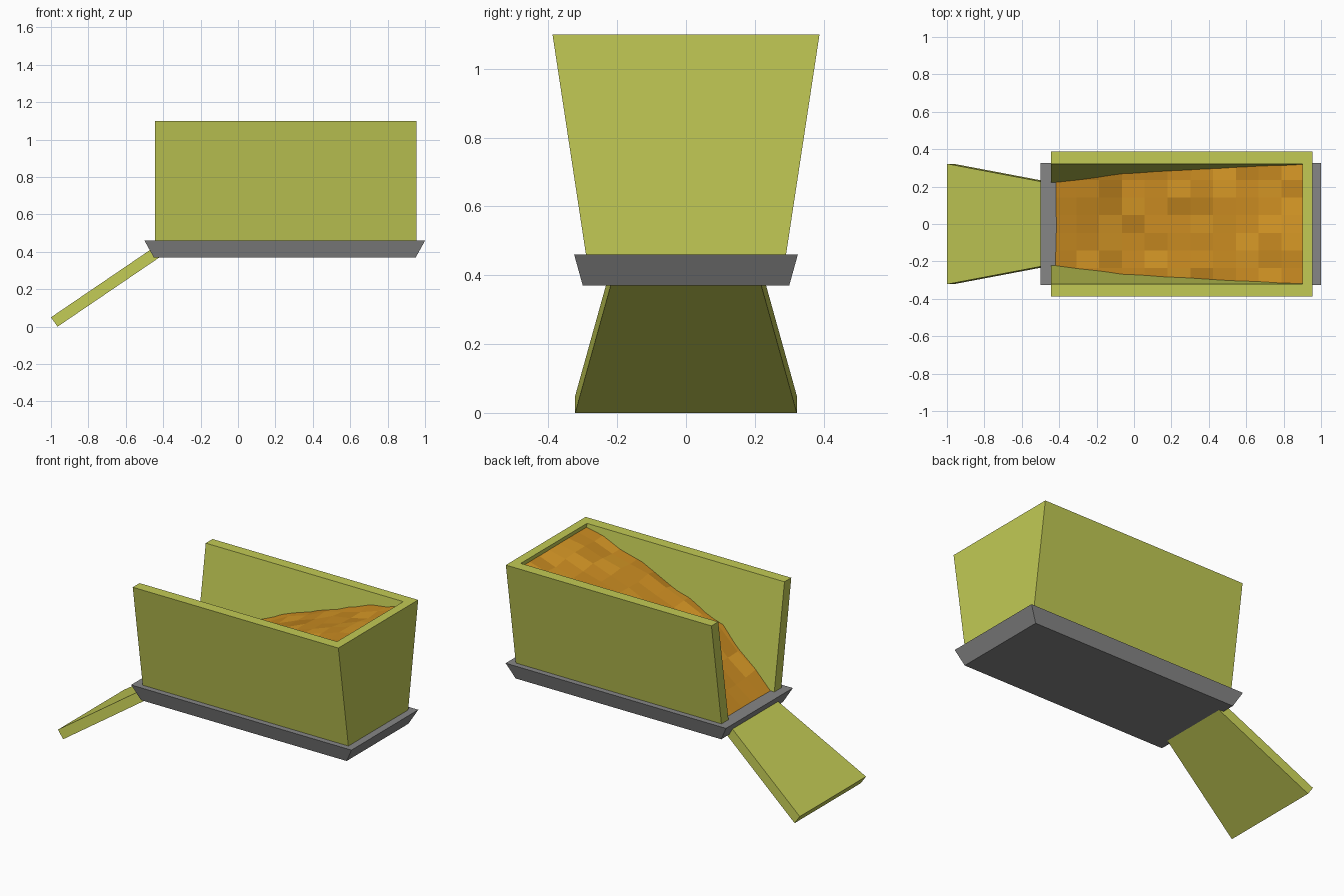
import bpy
import random

random.seed(4)
cube = bpy.data.objects.get("Cube")
if cube:
    bpy.data.objects.remove(cube, do_unlink=True)


def material(name, r, g, b):
    m = bpy.data.materials.new(name)
    m.use_nodes = True
    m.diffuse_color = (r, g, b, 1)
    m.node_tree.nodes["Principled BSDF"].inputs["Base Color"].default_value = (r, g, b, 1)
    return m


green = material("yellow green", 0.54, 0.59, 0.09)
grey = material("grey", 0.24, 0.24, 0.24)
sands = [material("dark orange", 0.48, 0.21, 0.012),
         material("orange", 0.58, 0.255, 0.015),
         material("light orange", 0.67, 0.31, 0.019)]


def build(name, verts, faces, *mats):
    mesh = bpy.data.meshes.new(name)
    mesh.from_pydata(verts, [], faces)
    for m in mats:
        mesh.materials.append(m)
    obj = bpy.data.objects.new(name, mesh)
    bpy.context.collection.objects.link(obj)
    return obj


def loft(name, loop_a, loop_b, mat):
    """Closed solid between two matching loops (loop_b lies on the far side)."""
    n = len(loop_a)
    faces = [list(range(n))[::-1], list(range(n, 2 * n))]
    faces += [(i, (i + 1) % n, n + (i + 1) % n, n + i) for i in range(n)]
    return build(name, loop_a + loop_b, faces, mat)


def rect(x0, x1, y, z):
    return [(x0, -y, z), (x1, -y, z), (x1, y, z), (x0, y, z)]


# Flared base tray
loft("base_tray", rect(-0.45, 0.95, 0.30, 0.37), rect(-0.5, 1.0, 0.325, 0.46), grey)

# U-shaped body: two leaning side walls joined by an end wall, open at -x
BACK, END, INNER = -0.445, 0.955, 0.90
FLOOR, RIM = 0.455, 1.10


def u_loop(outer, inner, z):
    return [(BACK, -outer, z), (END, -outer, z), (END, outer, z), (BACK, outer, z),
            (BACK, inner, z), (INNER, inner, z), (INNER, -inner, z), (BACK, -inner, z)]


loft("container_walls", u_loop(0.29, 0.222, FLOOR), u_loop(0.388, 0.322, RIM), green)


# Tapered loading ramp
def ramp_end(x, z, y):
    return [(x, y, z), (x, -y, z), (x + 0.035, -y, z - 0.05), (x + 0.035, y, z - 0.05)]


loft("ramp", ramp_end(-1.0, 0.05, 0.322), ramp_end(-0.435, 0.434, 0.215), green)

# Sloping pile of sand, a patchy grid tucked into the walls
PROFILE = [(-0.43, 0.45), (-0.2, 0.63), (-0.05, 0.76), (0.2, 0.85), (0.5, 0.97), (0.91, 1.08)]
TONES = ["11111112112", "11011212121", "11121001112", "11201121122",
         "11211111212", "12112111211", "11111211121"]
COLS, ROWS = 11, 7


def height(x):
    for (xa, za), (xb, zb) in zip(PROFILE, PROFILE[1:]):
        if x <= xb:
            return za + (zb - za) * (x - xa) / (xb - xa)
    return PROFILE[-1][1]


verts, faces, tones = [], [], []
for i in range(COLS + 1):
    x = -0.43 + 1.34 * i / COLS
    for j in range(ROWS + 1):
        z = height(x)
        if 0 < i < COLS:
            z += random.uniform(-0.012, 0.012)
        limit = 0.25 + (z - FLOOR) * 0.155
        y = 0.33 - 0.66 * j / ROWS
        verts.append((x, max(-limit, min(limit, y)), z))
for i in range(COLS):
    for j in range(ROWS):
        a = i * (ROWS + 1) + j
        faces.append((a, a + 1, a + ROWS + 2, a + ROWS + 1))
        tones.append(int(TONES[j][i]))
sand = build("sand_pile", verts, faces, *sands)
for poly, tone in zip(sand.data.polygons, tones):
    poly.material_index = tone
